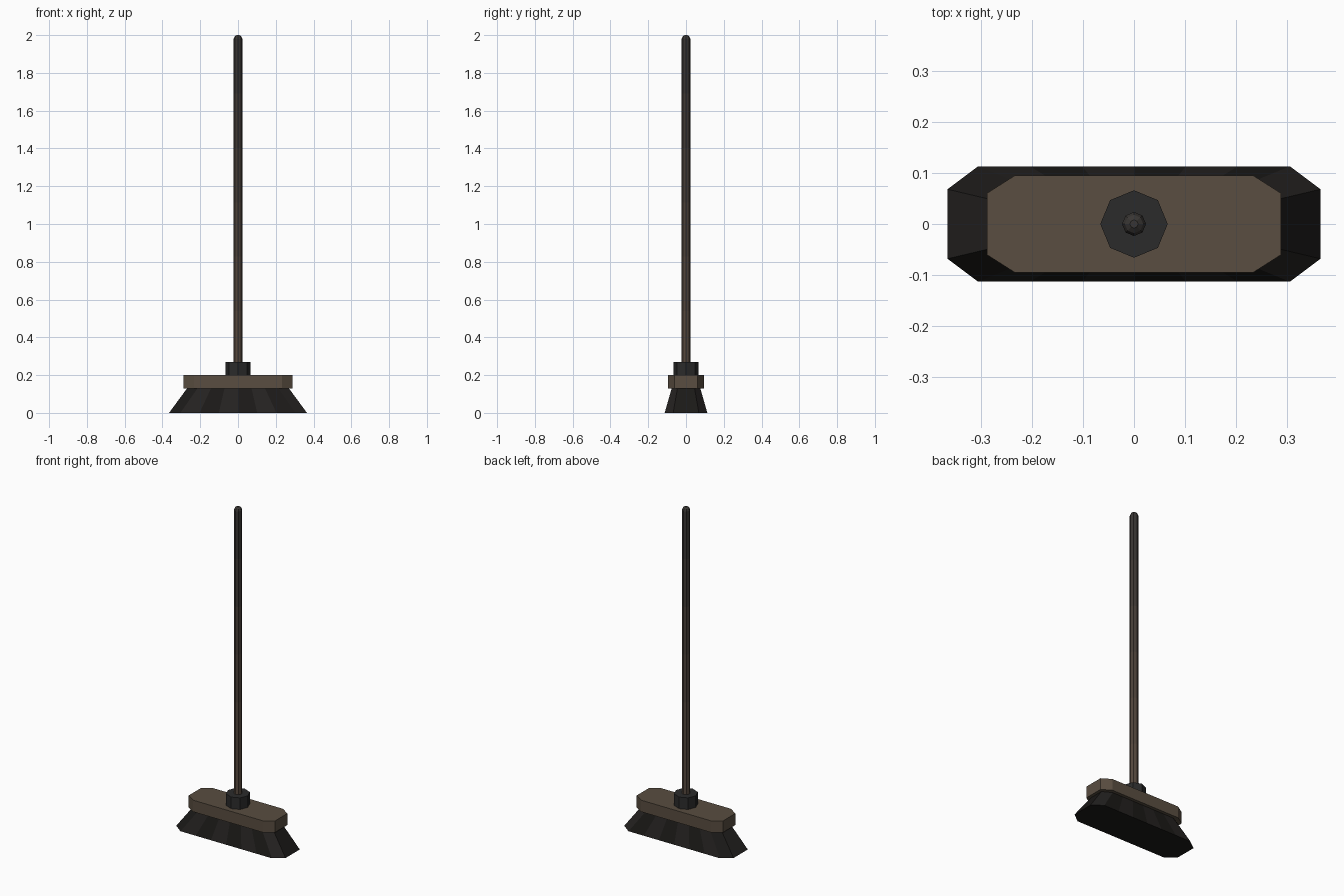
import bpy, math

if "Cube" in bpy.data.objects:
    bpy.data.objects.remove(bpy.data.objects["Cube"])


def material(name, rgb):
    m = bpy.data.materials.new(name)
    m.diffuse_color = (*rgb, 1)
    m.use_nodes = True
    m.node_tree.nodes["Principled BSDF"].inputs["Base Color"].default_value = m.diffuse_color
    return m


def loft(name, rings, mats, pick=lambda ring, side: 0):
    """Skin a stack of equal-length rings and cap both ends."""
    n = len(rings[0])
    verts = [v for r in rings for v in r]
    faces, slots = [], []
    for k in range(len(rings) - 1):
        for i in range(n):
            j = (i + 1) % n
            faces.append((k * n + i, k * n + j, (k + 1) * n + j, (k + 1) * n + i))
            slots.append(pick(k, i))
    faces += [tuple(reversed(range(n))), tuple(range(len(verts) - n, len(verts)))]
    slots += [0, len(mats) - 1]
    me = bpy.data.meshes.new(name)
    me.from_pydata(verts, [], faces)
    for m in mats:
        me.materials.append(m)
    for p, s in zip(me.polygons, slots):
        p.material_index = s
    ob = bpy.data.objects.new(name, me)
    bpy.context.collection.objects.link(ob)
    return ob


def chamfered(x, y, cx, cy, z, cuts=1):
    """Rectangle with cut corners; long sides split into strips."""
    pts = [(x, -cy, z), (x, cy, z)]
    pts += [(cx - 2 * cx * i / cuts, y, z) for i in range(cuts + 1)]
    return pts + [(-a, -b, z) for a, b, _ in pts]


def circle(r, z, n=8):
    return [(r * math.cos(math.tau * i / n), r * math.sin(math.tau * i / n), z)
            for i in range(n)]


# Flared bristles in alternating dark strips
dark = material("bristle_dark", (0.011, 0.010, 0.009))
light = material("bristle_light", (0.018, 0.016, 0.015))
loft("bristles",
     [chamfered(0.365, 0.113, 0.305, 0.068, 0.0, 6),
      chamfered(0.268, 0.075, 0.213, 0.045, 0.132, 6)],
     [dark, light], lambda k, i: i % 2)

# Wooden head block
wood = material("wood", (0.10, 0.075, 0.052))
loft("head_block", [chamfered(0.288, 0.095, 0.233, 0.06, z) for z in (0.13, 0.2)], [wood])

# Octagonal collar
metal = material("collar_dark", (0.024, 0.024, 0.024))
loft("collar", [circle(0.066, z) for z in (0.2, 0.27)], [metal])

# Handle, brown at the base fading to dark at the rounded tip
bands = 6
low, high = (0.095, 0.066, 0.048), (0.04, 0.036, 0.033)
shades = [material(f"handle_{i}", [a + (b - a) * i / (bands - 1) for a, b in zip(low, high)])
          for i in range(bands)]
rings = [circle(0.0235, 0.25 + 1.73 * i / bands) for i in range(bands + 1)]
rings += [circle(0.018, 1.993), circle(0.008, 2.0)]
loft("handle", rings, shades, lambda k, i: min(k, bands - 1))
